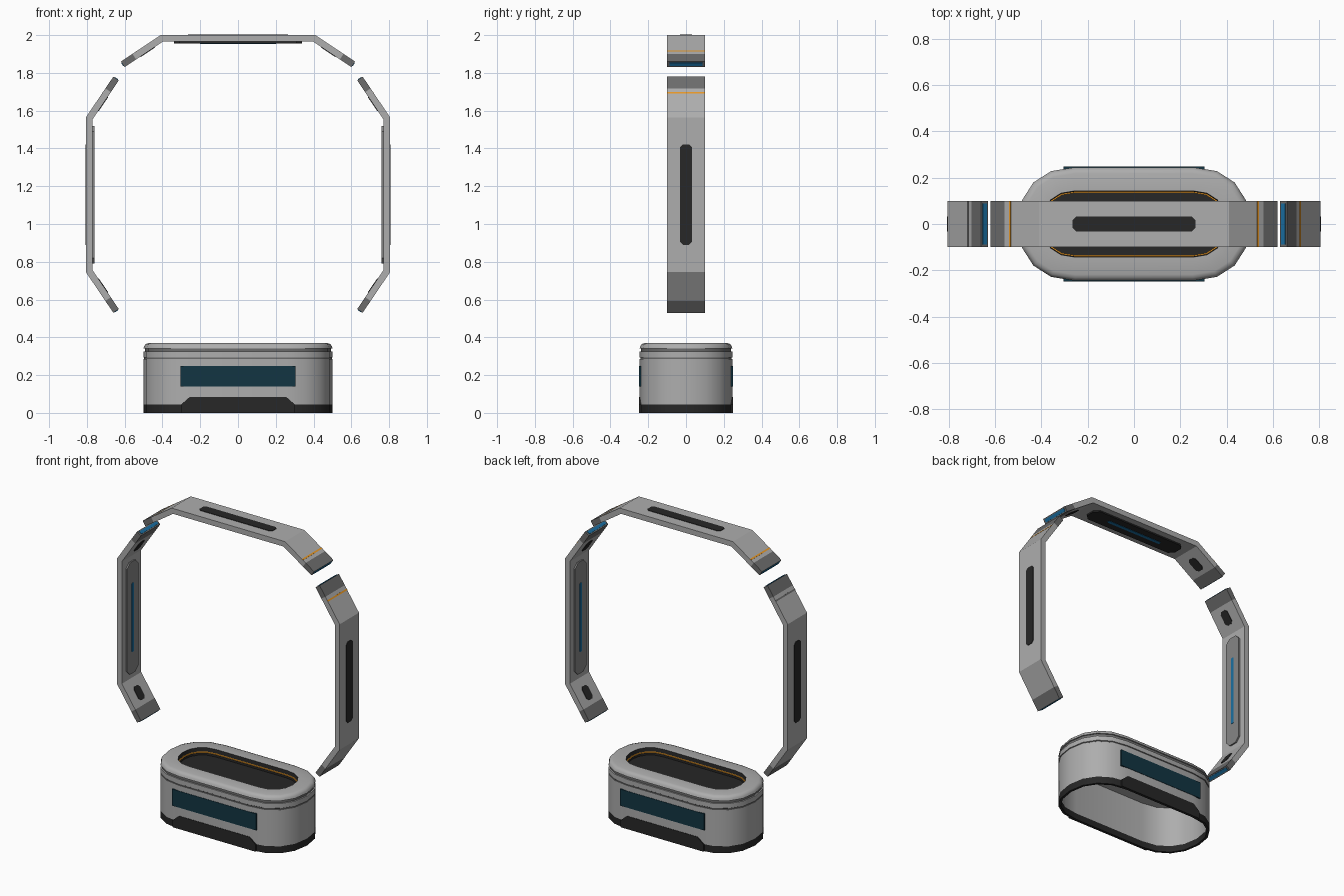
import bpy, bmesh, math
from mathutils import Vector

cube = bpy.data.objects.get("Cube")
if cube:
    bpy.data.objects.remove(cube)


def material(name, r, g, b):
    m = bpy.data.materials.new(name)
    m.use_nodes = True
    m.diffuse_color = (r, g, b, 1)
    m.node_tree.nodes["Principled BSDF"].inputs["Base Color"].default_value = (r, g, b, 1)
    return m


LIGHT = material("light grey", .42, .42, .42)
MID = material("mid grey", .15, .15, .15)
PAD = material("pad grey", .24, .24, .24)
DARK = material("near black", .02, .02, .02)
BLUE = material("light strip blue", .01, .16, .36)
PANEL = material("dark teal panel", .006, .035, .055)
ORANGE = material("orange accent", .85, .33, .02)

Y = Vector((0, 1, 0))
HUB = Vector((0, 0, 1.155))
HALF_WIDTH = .1
THICK = .035


def finish(name, bm, mats, smooth=False):
    bmesh.ops.recalc_face_normals(bm, faces=bm.faces)
    mesh = bpy.data.meshes.new(name)
    bm.to_mesh(mesh)
    bm.free()
    for m in mats:
        mesh.materials.append(m)
    ob = bpy.data.objects.new(name, mesh)
    bpy.context.collection.objects.link(ob)
    if smooth:
        bpy.ops.object.select_all(action='DESELECT')
        ob.select_set(True)
        bpy.context.view_layer.objects.active = ob
        bpy.ops.object.shade_smooth_by_angle(angle=math.radians(35))
    return ob


def prism(name, points, push, mat):
    """Extrude a flat outline along a vector."""
    bm = bmesh.new()
    a = [bm.verts.new(p) for p in points]
    b = [bm.verts.new(Vector(p) + push) for p in points]
    bm.faces.new(a)
    bm.faces.new(b[::-1])
    for i in range(len(a)):
        j = (i + 1) % len(a)
        bm.faces.new((a[i], a[j], b[j], b[i]))
    return finish(name, bm, [mat])


def plate(name, centre, along, normal, length, width, mat, cut=0, height=.004):
    """Thin plate with clipped corners; length and width are half sizes."""
    pts = []
    for su, sv in ((1, 1), (-1, 1), (-1, -1), (1, -1)):
        ends = [(length, width - cut), (length - cut, width)] if cut else [(length, width)]
        if su * sv < 0:
            ends.reverse()
        pts += [centre + along * su * u + Y * sv * v for u, v in ends]
    pts = [p - normal * .003 for p in pts]
    return prism(name, pts, normal * (height + .003), mat)


def band(name, corners, pad_half, pad_mat, slot_half, glow_half, stripes):
    """Bent strap of three straight runs with caps, pads and light strips."""
    p = [Vector((x, 0, z)) for x, z in corners]
    dirs = [(p[i + 1] - p[i]).normalized() for i in range(3)]
    normals = []
    for i, d in enumerate(dirs):
        n = d.cross(Y)
        normals.append(n if n.dot((p[i] + p[i + 1]) / 2 - HUB) > 0 else -n)
    inner = [p[0] - normals[0] * THICK]
    for i in (1, 2):
        mitre = normals[i - 1] + normals[i]
        inner.append(p[i] - mitre * (THICK / mitre.dot(normals[i])))
    inner.append(p[3] - normals[2] * THICK)

    # Extra stations where the end caps begin
    outer = p[:]
    for i, a, b, n in ((1, 1, 0, normals[0]), (4, 2, 3, normals[2])):
        q = p[a].lerp(p[b], .71)
        outer.insert(i, q)
        inner.insert(i, q - n * THICK)
    bm = bmesh.new()
    rings = []
    for o, k in zip(outer, inner):
        rings.append([bm.verts.new(v) for v in (o + Y * HALF_WIDTH, o - Y * HALF_WIDTH,
                                                k - Y * HALF_WIDTH, k + Y * HALF_WIDTH)])
    for s in range(5):
        for j in range(4):
            k = (j + 1) % 4
            f = bm.faces.new((rings[s][j], rings[s][k], rings[s + 1][k], rings[s + 1][j]))
            f.material_index = int(s in (0, 4))
    for r in (rings[0], rings[-1]):
        bm.faces.new(r).material_index = 1
    finish(name, bm, [LIGHT, MID])

    # Long outer slot, inner pad and its light strip
    mid, d, n = (p[1] + p[2]) / 2, dirs[1], normals[1]
    inside = mid - n * THICK
    plate(name + "_outer_slot", mid, d, n, slot_half, .032, DARK, .015, .003)
    plate(name + "_inner_pad", inside, d, -n, pad_half, .058, pad_mat, .03, .009)
    plate(name + "_inner_light", inside - n * .009, d, -n, glow_half, .011, BLUE, .004, .002)

    # Details on each bent end
    for tag, a, b, d, n, stripe in (("first", p[1], p[0], -dirs[0], normals[0], stripes[0]),
                                    ("second", p[2], p[3], dirs[2], normals[2], stripes[1])):
        plate(f"{name}_{tag}_inner_button", a.lerp(b, .42) - n * THICK, d, -n,
              .045, .03, DARK, .015, .003)
        plate(f"{name}_{tag}_end_light", b - n * THICK / 2, n, d, .01, .088, BLUE, 0, .003)
        if stripe:
            plate(f"{name}_{tag}_stripe", a.lerp(b, .6), d, n, .005, HALF_WIDTH, stripe, 0, .001)


# Three strap sections around the loop
band("top_band", [(-.62, 1.86), (-.41, 2), (.41, 2), (.62, 1.86)],
     .34, DARK, .265, .2, (ORANGE, ORANGE))
for side, s, accent in (("left", 1, ORANGE), ("right", -1, MID)):
    band(side + "_band", [(s * .66, 1.78), (s * .805, 1.565), (s * .805, .745), (s * .66, .53)],
         .365, PAD, .265, .225, (accent, None))


# Hollow base lofted through rounded outlines
def outline(radius, z):
    pts = []
    for i in range(4):
        for k in range(5):
            t = math.pi / 2 * (i + k / 4)
            c, s = math.cos(t), math.sin(t)
            if abs(c) < 1e-6:
                c = 0
            if abs(s) < 1e-6:
                s = 0
            sx = 1 if i in (0, 3) else -1
            pts.append((sx * .255 + math.copysign(abs(c) ** .9, c) * radius,
                        math.copysign(abs(s) ** .9, s) * radius, z))
    # The end points of the two short sides coincide
    return [q for i, q in enumerate(pts) if i not in (10 - 0 + 9, 9)][:]


R = .245
# radius, height, material of the face ring that ends here
PROFILE = [(R - .015, .3, 0), (R - .015, .04, 0), (R - .015, 0, 1), (R, 0, 1), (R, .045, 1),
           (R, .284, 0), (R - .003, .286, 2), (R - .003, .292, 2), (R, .294, 2),
           (R, .324, 0), (R - .008, .324, 0), (R - .008, .342, 2), (R, .342, 0),
           (R - .004, .355, 0), (R - .012, .365, 0), (R - .027, .37, 0),
           (.143, .37, 0), (.14, .346, 1), (.14, .34, 3), (.134, .34, 3), (.134, .325, 1)]
bm = bmesh.new()
loops = [[bm.verts.new(q) for q in outline(r, z)] for r, z, _ in PROFILE]
count = len(loops[0])
for i in range(1, len(loops)):
    for j in range(count):
        k = (j + 1) % count
        f = bm.faces.new((loops[i - 1][j], loops[i - 1][k], loops[i][k], loops[i][j]))
        f.material_index = PROFILE[i][2]
bm.faces.new(loops[0])
bm.faces.new(loops[-1]).material_index = 1
finish("base_shell", bm, [LIGHT, DARK, MID, ORANGE], smooth=True)

# Display panels and raised skirt centres, front and back
for side, s in (("front", -1), ("back", 1)):
    y = s * .2385
    push = Y * s * .009
    prism(side + "_display", [(-.305, y, .14), (.305, y, .14), (.305, y, .248), (-.305, y, .248)],
          push, PANEL)
    prism(side + "_skirt", [(-.3, y, 0), (.3, y, 0), (.3, y, .045), (.255, y, .085),
                            (-.255, y, .085), (-.3, y, .045)], push, DARK)
